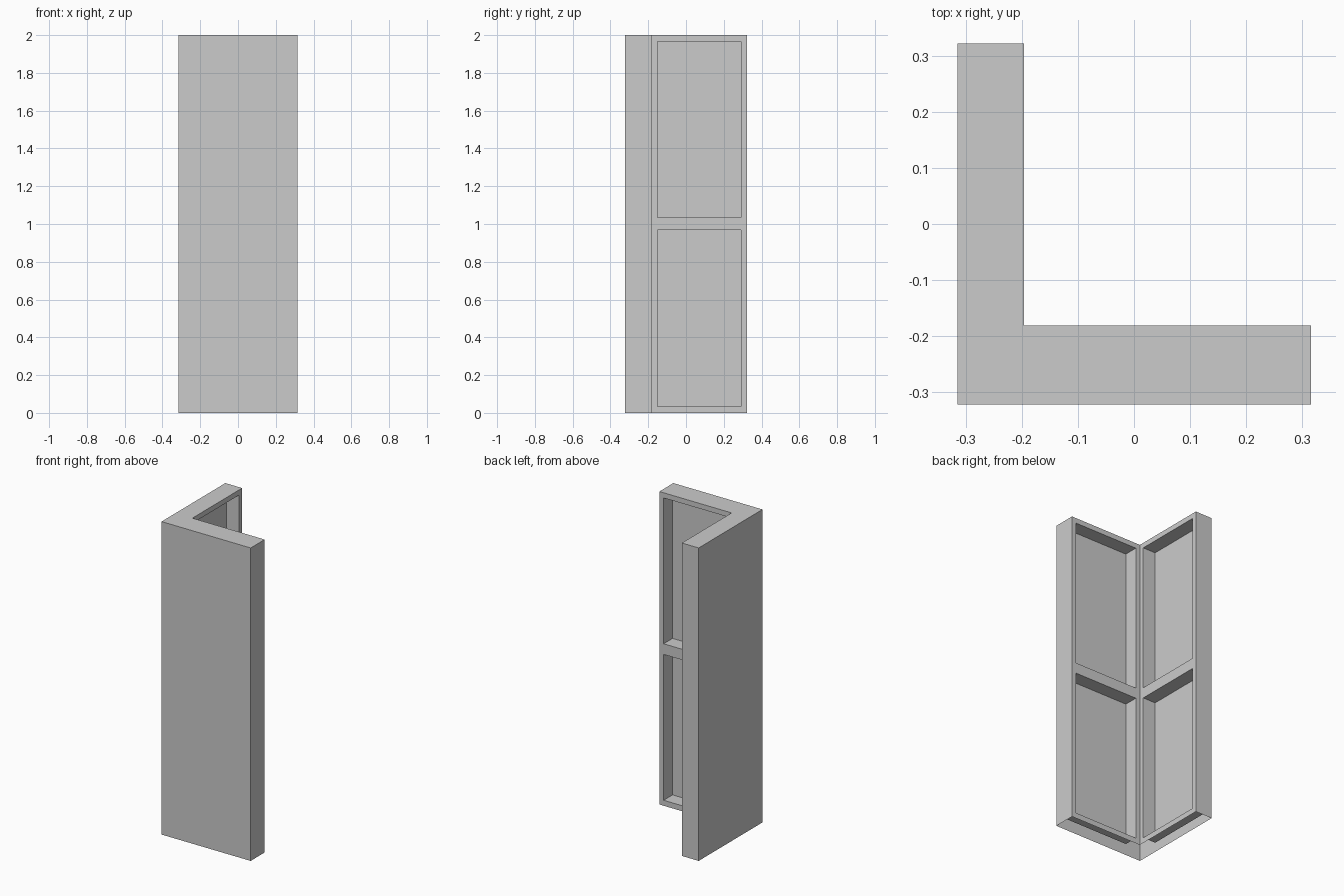
import bpy, bmesh
from mathutils import Vector

if "Cube" in bpy.data.objects:
    bpy.data.objects.remove(bpy.data.objects["Cube"])

H = 2.0
DEPTH = 0.09
MARGIN = 0.03
Z_STEPS = [0, 0.035, 0.967, 1.035, 1.967, H]
UP = Vector((0, 0, 1))

# L-shaped footprint, counter-clockwise
outline = [(-0.315, -0.322), (0.315, -0.322), (0.315, -0.181),
           (-0.196, -0.181), (-0.196, 0.322), (-0.315, 0.322)]
INNER = (2, 3)

bm = bmesh.new()


def face(points):
    bm.faces.new([bm.verts.new(p) for p in points])


def wall(a, b, recessed):
    a, b = Vector((*a, 0)), Vector((*b, 0))
    length = (b - a).length
    u = (b - a) / length
    inward = -u.cross(UP) * DEPTH
    ss = [0, MARGIN, length - MARGIN, length] if recessed else [0, length]
    zs = Z_STEPS if recessed else [0, H]
    for i, (s0, s1) in enumerate(zip(ss, ss[1:])):
        for j, (z0, z1) in enumerate(zip(zs, zs[1:])):
            rim = [a + u * s + UP * z
                   for s, z in ((s0, z0), (s1, z0), (s1, z1), (s0, z1))]
            if recessed and i == 1 and j in (1, 3):
                # sunken panel: back plus four sides
                back = [p + inward for p in rim]
                face(back)
                for k in range(4):
                    n = (k + 1) % 4
                    face([rim[k], rim[n], back[n], back[k]])
            else:
                face(rim)


# Upright walls, with sunken panels on the two inner ones
for i, p in enumerate(outline):
    wall(p, outline[(i + 1) % len(outline)], i in INNER)

# Top cap (the underside is open)
face([(x, y, H) for x, y in outline])

bmesh.ops.remove_doubles(bm, verts=bm.verts, dist=1e-5)
mesh = bpy.data.meshes.new("corner_panel")
bm.to_mesh(mesh)
bm.free()
bpy.context.collection.objects.link(bpy.data.objects.new("corner_panel", mesh))
